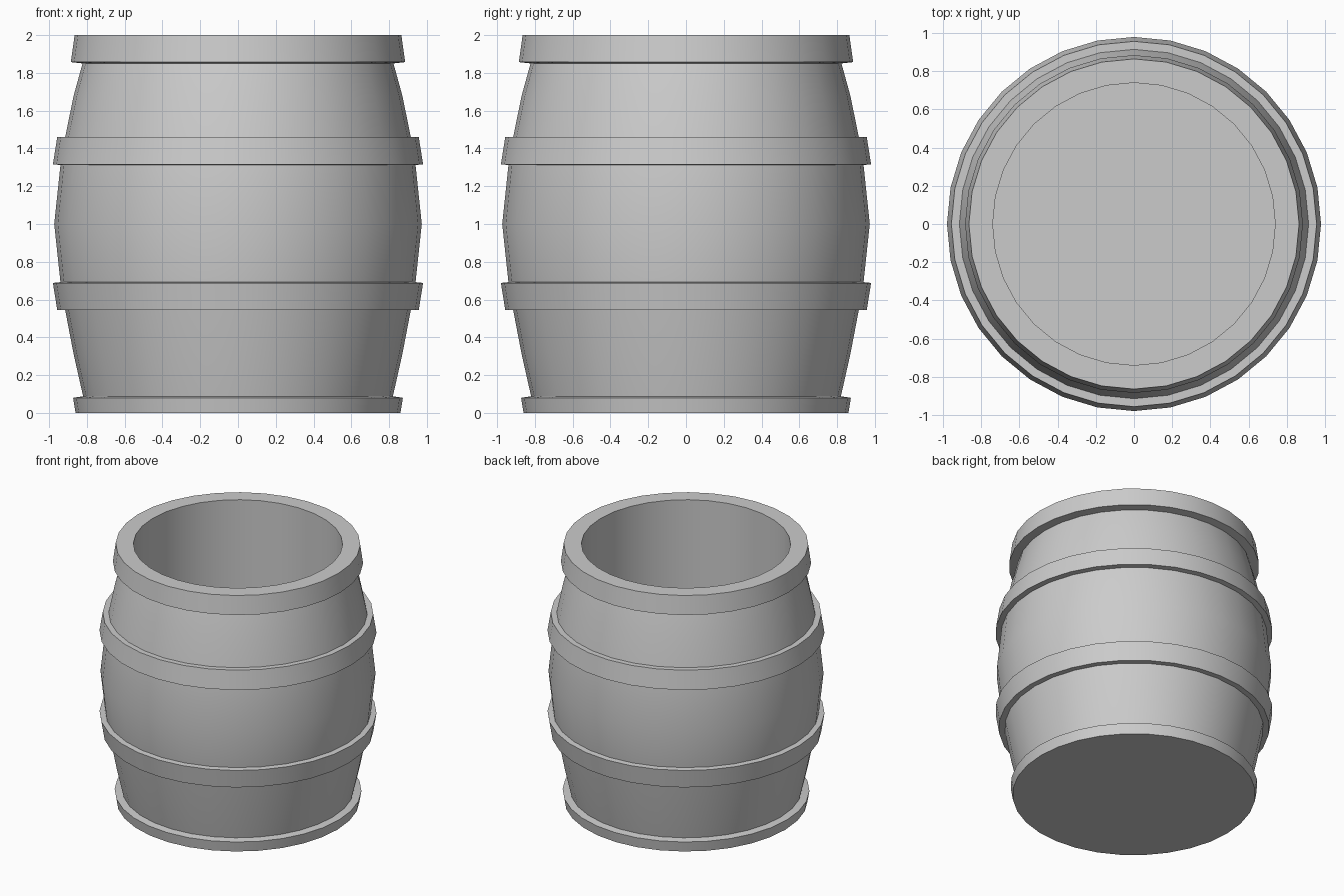
import bpy, bmesh, math

if "Cube" in bpy.data.objects:
    bpy.data.objects.remove(bpy.data.objects["Cube"])

SIDES = 32

# Half profile (radius, height), from bottom centre, up the outside, then down the inside
profile = [
    (0, 0), (0.86, 0), (0.873, 0.08), (0.82, 0.088),        # bottom rim hoop
    (0.87, 0.31), (0.915, 0.545),                           # lower staves
    (0.957, 0.545), (0.98, 0.688), (0.94, 0.692),           # lower hoop
    (0.973, 1.0),                                           # belly
    (0.94, 1.312), (0.98, 1.316), (0.957, 1.46),            # upper hoop
    (0.915, 1.46), (0.87, 1.68), (0.823, 1.85),             # upper staves
    (0.885, 1.857), (0.865, 2.0),                           # top rim hoop
    (0.74, 2.0), (0.74, 0.12), (0, 0.12),                   # mouth, inner wall, floor
]


def lathe(name, points, sides):
    bm = bmesh.new()
    rings = []
    for r, z in points:
        if r == 0:
            rings.append([bm.verts.new((0, 0, z))] * sides)
        else:
            rings.append([bm.verts.new((r * math.cos(2 * math.pi * i / sides),
                                        r * math.sin(2 * math.pi * i / sides), z))
                          for i in range(sides)])
    for low, high in zip(rings, rings[1:]):
        for i in range(sides):
            j = (i + 1) % sides
            bm.faces.new(dict.fromkeys([low[i], low[j], high[j], high[i]]))
    bmesh.ops.recalc_face_normals(bm, faces=bm.faces)
    mesh = bpy.data.meshes.new(name)
    bm.to_mesh(mesh)
    bm.free()
    obj = bpy.data.objects.new(name, mesh)
    bpy.context.collection.objects.link(obj)
    return obj


# Open barrel with four raised hoops
barrel = lathe("barrel", profile, SIDES)
bpy.context.view_layer.objects.active = barrel
barrel.select_set(True)
bpy.ops.object.shade_smooth_by_angle(angle=math.radians(30))
